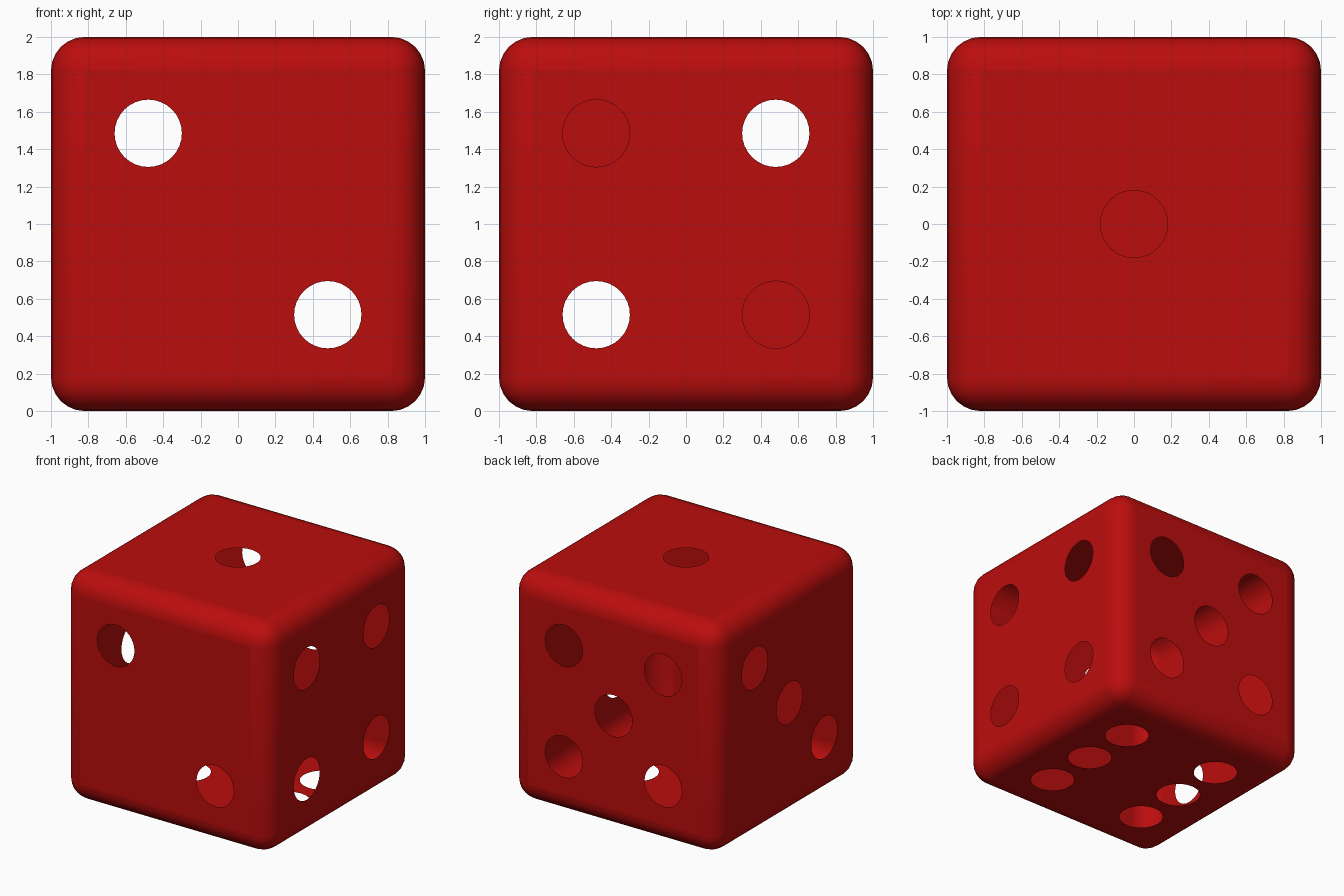
import bpy, bmesh, math
from mathutils import Vector

if "Cube" in bpy.data.objects:
    bpy.data.objects.remove(bpy.data.objects["Cube"])

P, Q, R, SIDES = 0.48, 0.485, 0.18, 32   # pip offsets, pip radius, pip sides
X, Y, Z = Vector((1, 0, 0)), Vector((0, 1, 0)), Vector((0, 0, 1))
CENTRE = Vector((0, 0, 1))

four = [(a, b) for a in (-P, P) for b in (-Q, Q)]
rising = [(-P, -Q), (P, Q)]
# each side: outward direction, two in-plane axes, pip positions
SIDES_OF_DIE = [
    (Z, X, Y, [(0, 0)]),                                        # top: one
    (-Y, X, Z, [(-P, Q), (P, -Q)]),                             # front: two
    (-X, Y, Z, rising + [(0, 0)]),                              # left: three
    (X, Y, Z, four),                                            # right: four
    (Y, X, Z, four + [(0, 0)]),                                 # back: five
    (-Z, X, Y, [(a, b) for a in (-P, P) for b in (-P, 0, P)]),  # bottom: six
]

# rounded hollow cube shell
bm = bmesh.new()
bmesh.ops.create_cube(bm, size=2)
bmesh.ops.translate(bm, verts=bm.verts, vec=CENTRE)
bmesh.ops.bevel(bm, geom=bm.edges[:], offset=0.18, offset_type='OFFSET',
                segments=6, profile=0.5, affect='EDGES')
bm.normal_update()
for f in bm.faces:
    f.smooth = True

# replace each flat side with a panel that has open round pips
for n, u, v, pips in SIDES_OF_DIE:
    face = max(bm.faces, key=lambda f: f.calc_area() * (f.normal.dot(n) > 0.999))
    edges = list(face.edges)
    bmesh.ops.delete(bm, geom=[face], context='FACES_ONLY')
    for a, b in pips:
        c = CENTRE + n + u * a + v * b
        angles = [2 * math.pi * i / SIDES for i in range(SIDES)]
        ring = [bm.verts.new(c + R * (u * math.cos(t) + v * math.sin(t))) for t in angles]
        edges += [bm.edges.new((ring[i - 1], ring[i])) for i in range(SIDES)]
    res = bmesh.ops.triangle_fill(bm, use_beauty=True, edges=edges, normal=n)
    for f in res['geom']:
        if isinstance(f, bmesh.types.BMFace):
            f.smooth = False
            f.normal_update()
            if f.normal.dot(n) < 0:
                f.normal_flip()

mesh = bpy.data.meshes.new("die_body")
bm.to_mesh(mesh)
bm.free()
die = bpy.data.objects.new("die_body", mesh)
bpy.context.collection.objects.link(die)

mat = bpy.data.materials.new("red")
mat.diffuse_color = (0.5, 0.004, 0.004, 1)
mat.use_nodes = True
mat.node_tree.nodes["Principled BSDF"].inputs["Base Color"].default_value = mat.diffuse_color
mesh.materials.append(mat)
